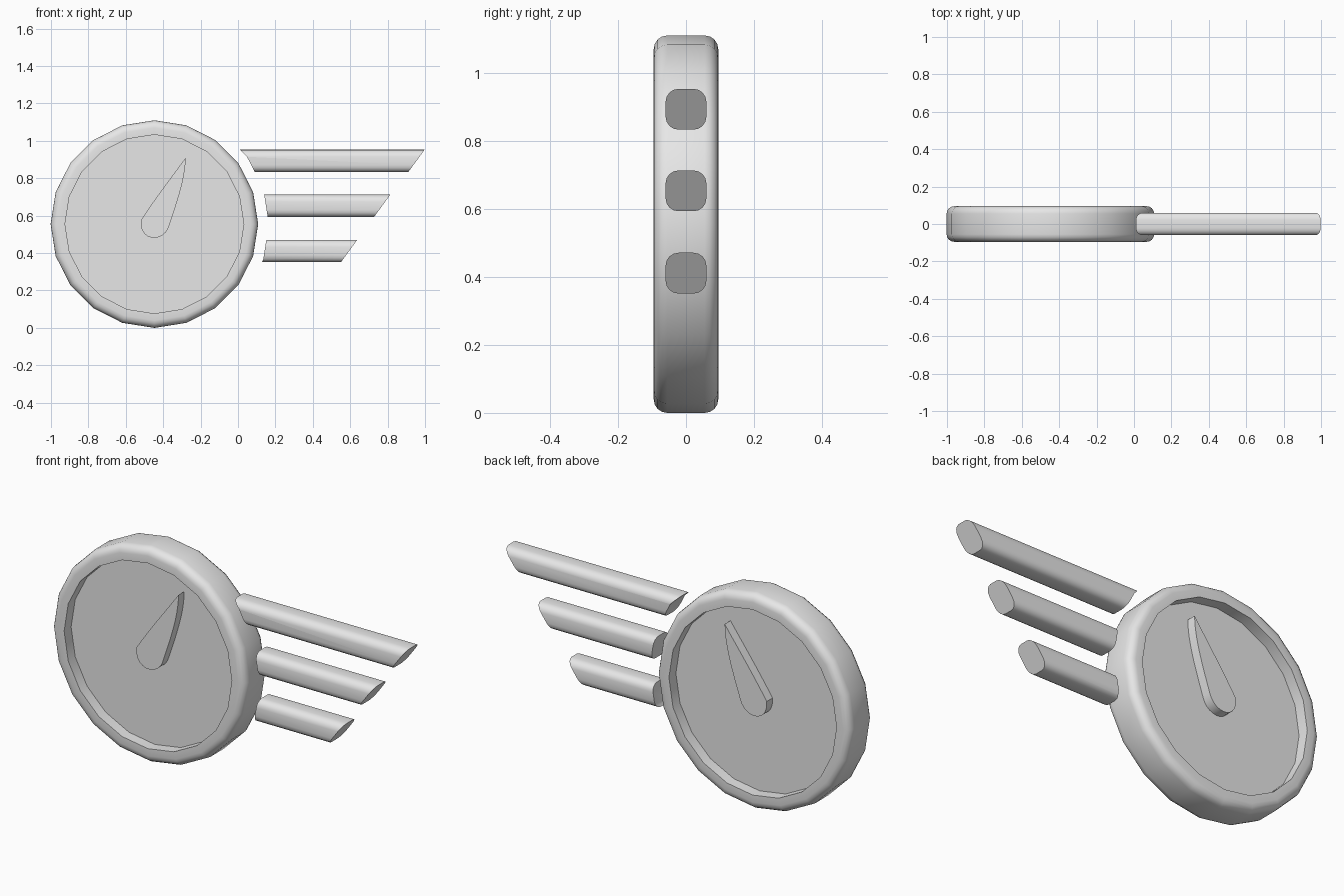
import bpy, bmesh, math
from mathutils import Vector
from mathutils.geometry import interpolate_bezier

if "Cube" in bpy.data.objects:
    bpy.data.objects.remove(bpy.data.objects["Cube"])

CX, CZ, SIDES = -0.447, 0.555, 20

grey = bpy.data.materials.new("light grey")
grey.use_nodes = True
grey.diffuse_color = (0.8, 0.8, 0.8, 1)
grey.node_tree.nodes["Principled BSDF"].inputs["Base Color"].default_value = (0.8, 0.8, 0.8, 1)


def finish(name, bm):
    bmesh.ops.recalc_face_normals(bm, faces=bm.faces)
    mesh = bpy.data.meshes.new(name)
    bm.to_mesh(mesh)
    bm.free()
    mesh.materials.append(grey)
    obj = bpy.data.objects.new(name, mesh)
    bpy.context.collection.objects.link(obj)
    return obj


def loft(name, rings, closed=False):
    """Skin a list of point rings; cap the ends unless closed on itself."""
    bm = bmesh.new()
    rows = [[bm.verts.new(p) for p in ring] for ring in rings]
    n = len(rows[0])
    pairs = list(zip(rows, rows[1:]))
    if closed:
        pairs.append((rows[-1], rows[0]))
    else:
        bm.faces.new(rows[0])
        bm.faces.new(rows[-1])
    for a, b in pairs:
        for i in range(n):
            j = (i + 1) % n
            bm.faces.new((a[i], a[j], b[j], b[i]))
    return finish(name, bm)


def prism(name, outline, half):
    return loft(name, [[(x, y, z) for x, z in outline] for y in (-half, half)])


def circle(r):
    steps = [math.tau * i / SIDES for i in range(SIDES)]
    return [(CX + r * math.cos(a), CZ + r * math.sin(a)) for a in steps]


def corner(cx, cy, r, start, steps=4):
    """Quarter-round arc in a 2D section."""
    angles = [math.radians(start + 90 * i / steps) for i in range(steps + 1)]
    return [(cx + r * math.cos(a), cy + r * math.sin(a)) for a in angles]


# Rim: ring section with rounded outer corners, swept around the dial
R, HALF, ROUND = 0.555, 0.095, 0.04
section = [(0.478, -HALF)] + corner(R - ROUND, -HALF + ROUND, ROUND, -90)
section += corner(R - ROUND, HALF - ROUND, ROUND, 0) + [(0.478, HALF)]
rim = loft("rim", [[(x, y, z) for x, z in circle(r)] for r, y in section], closed=True)

# Recessed dial panel, seen from both sides
panel = prism("dial_panel", circle(0.49), 0.038)

# Teardrop needle, standing out of both dial faces
tip, left, right = (-0.28, 0.91), (-0.52, 0.575), (-0.367, 0.55)
curves = [(tip, (-0.345, 0.82), (-0.445, 0.69), left),
          (left, (-0.53, 0.455), (-0.39, 0.455), right),
          (right, (-0.33, 0.66), (-0.28, 0.8), tip)]
outline = []
for c in curves:
    outline += [tuple(p) for p in interpolate_bezier(*[Vector(p) for p in c], 12)][:-1]
needle = prism("needle", outline, 0.085)

# Speed bars: rounded square bars, slanted outside, cut to the dial inside
cutter = prism("bar_cutter", circle(0.612), 0.3)
cutter.hide_render = True
H, BEV = 0.06, 0.038
square = []
for sx, sz, start in ((1, 1, 0), (-1, 1, 90), (-1, -1, 180), (1, -1, 270)):
    square += corner(sx * (H - BEV), sz * (H - BEV), BEV, start)
bars = []
for name, z0, end in (("upper_bar", 0.893, 0.954), ("middle_bar", 0.653, 0.771), ("lower_bar", 0.411, 0.594)):
    inner = [(-0.2, y, z0 + z) for y, z in square]
    outer = [(end + 0.73 * z, y, z0 + z) for y, z in square]
    bar = loft(name, [inner, outer])
    mod = bar.modifiers.new("cut", "BOOLEAN")
    mod.operation, mod.solver, mod.object = "DIFFERENCE", "EXACT", cutter
    bars.append(bar)
bpy.context.view_layer.update()
graph = bpy.context.evaluated_depsgraph_get()
for bar in bars:
    cut = bpy.data.meshes.new_from_object(bar.evaluated_get(graph))
    bar.modifiers.clear()
    bar.data = cut
bpy.data.objects.remove(cutter)

# Smooth shading with sharp edges kept
bpy.ops.object.select_all(action="DESELECT")
for obj in [rim, panel, needle] + bars:
    obj.select_set(True)
bpy.context.view_layer.objects.active = rim
bpy.ops.object.shade_smooth_by_angle(angle=math.radians(30))
